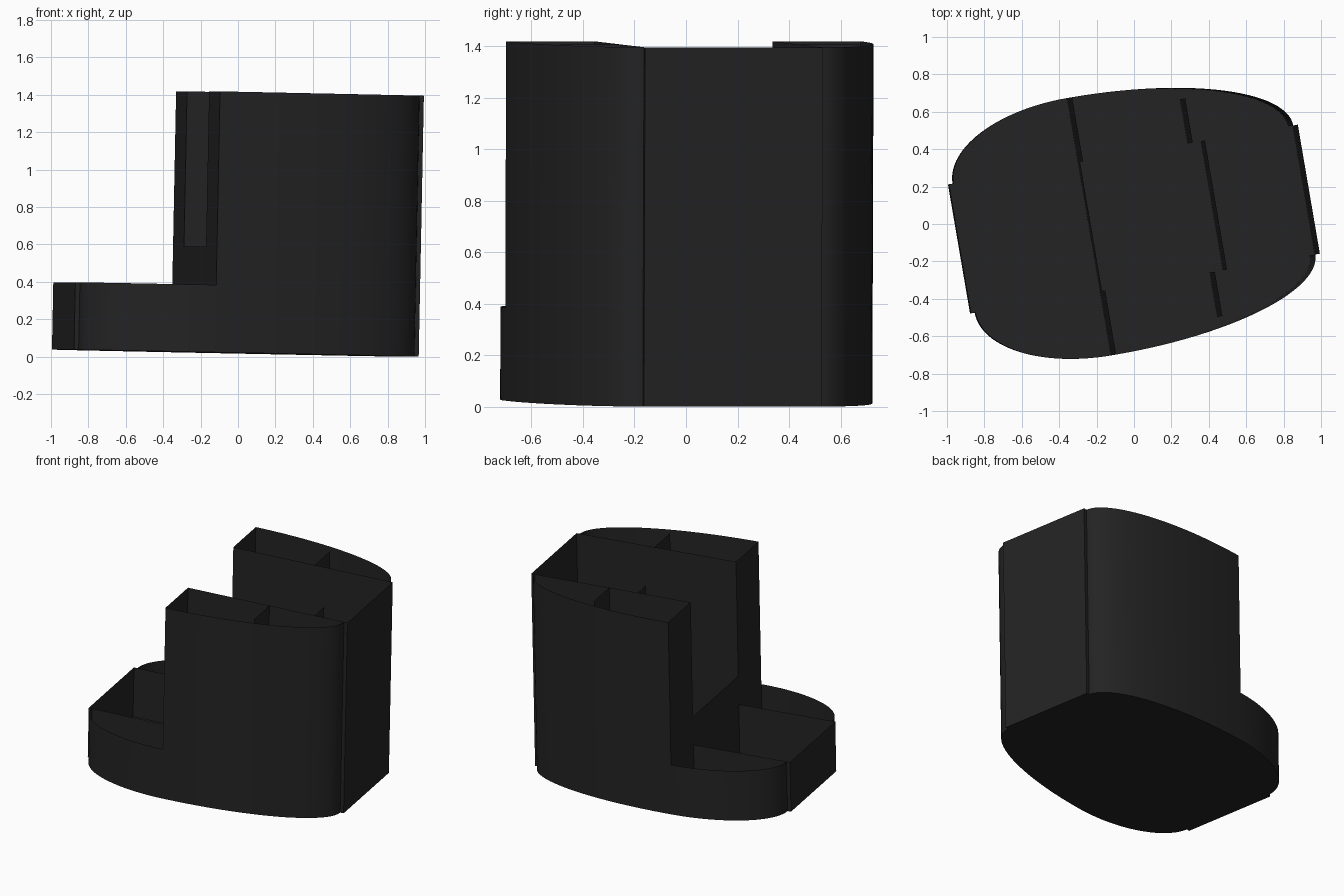
import bpy, bmesh, math
from mathutils import Matrix

if "Cube" in bpy.data.objects:
    bpy.data.objects.remove(bpy.data.objects["Cube"])

# Desk organiser: thin-walled centre tray with a curved tub on each side
H, LOW = 1.395, 0.36            # tall and low rim heights
SPLIT = -0.24                   # where low trays meet tall compartments
UL, UR = -0.945, 0.925          # ends of the centre tray
TL, TR = -0.92, 0.90            # ends of the side tubs
VC, VH, BULGE = 0.026, 0.35, 0.348
THICK = 0.006

# whole model is turned and leans slightly
PLACE = (Matrix.Translation((0, 0, 0.019)) @ Matrix.Rotation(math.radians(9.7), 4, 'Z')
         @ Matrix.Rotation(math.radians(1.15), 4, 'Y'))

mat = bpy.data.materials.new("black_plastic")
mat.diffuse_color = (0.017, 0.017, 0.017, 1)
mat.use_nodes = True
mat.node_tree.nodes["Principled BSDF"].inputs["Base Color"].default_value = mat.diffuse_color


def finish(name, bm, thickness):
    if thickness:
        bmesh.ops.solidify(bm, geom=bm.faces[:], thickness=thickness)
    bmesh.ops.recalc_face_normals(bm, faces=bm.faces[:])
    me = bpy.data.meshes.new(name)
    bm.to_mesh(me)
    bm.free()
    ob = bpy.data.objects.new(name, me)
    bpy.context.collection.objects.link(ob)
    me.materials.append(mat)
    ob.matrix_world = PLACE
    bpy.ops.object.select_all(action='DESELECT')
    ob.select_set(True)
    bpy.context.view_layer.objects.active = ob
    bpy.ops.object.shade_smooth_by_angle(angle=math.radians(30))


def wall(name, path, top):
    """Thin upright sheet along a plan path."""
    bm = bmesh.new()
    lo = [bm.verts.new((u, v, 0)) for u, v in path]
    hi = [bm.verts.new((u, v, top)) for u, v in path]
    for i in range(len(path) - 1):
        bm.faces.new((lo[i], lo[i + 1], hi[i + 1], hi[i]))
    finish(name, bm, THICK)


def floor(name, path):
    bm = bmesh.new()
    bm.faces.new([bm.verts.new((u, v, 0)) for u, v in path])
    finish(name, bm, 0)


def quarter(end, side, n=28):
    """Quarter ellipse from the tub end to the widest point at SPLIT."""
    return [(SPLIT + (end - SPLIT) * math.cos(a), VC + side * (VH + BULGE * math.sin(a)))
            for a in (math.pi / 2 * i / n for i in range(n + 1))]


# side tubs
for tag, s in (("front", -1), ("back", 1)):
    inner = VC + s * VH
    low, tall = quarter(TL, s), quarter(TR, s)
    wall(tag + "_low_outer_wall", low, LOW)
    wall(tag + "_tall_outer_wall", tall, H)
    wall(tag + "_low_inner_wall", [(UL, inner), (SPLIT, inner)], LOW)
    wall(tag + "_tall_inner_wall", [(SPLIT, inner), (UR, inner)], H)
    wall(tag + "_tub_step_wall", [(SPLIT, inner), (SPLIT, inner + s * BULGE)], H)
    wall(tag + "_tub_divider", [(0.355, inner), (0.355, inner + s * 0.24)], H)
    floor(tag + "_tub_floor", low + tall[-2::-1])

# centre tray: ends, step wall, divider and floor
a, b = VC - VH, VC + VH
for name, u, top in (("left_end_plate", UL, LOW), ("right_end_plate", UR, H),
                     ("centre_step_wall", SPLIT, 0.565), ("centre_divider", 0.427, 1.10)):
    wall(name, [(u, a), (u, b)], top)
floor("centre_floor", [(UL, a), (UR, a), (UR, b), (UL, b)])
